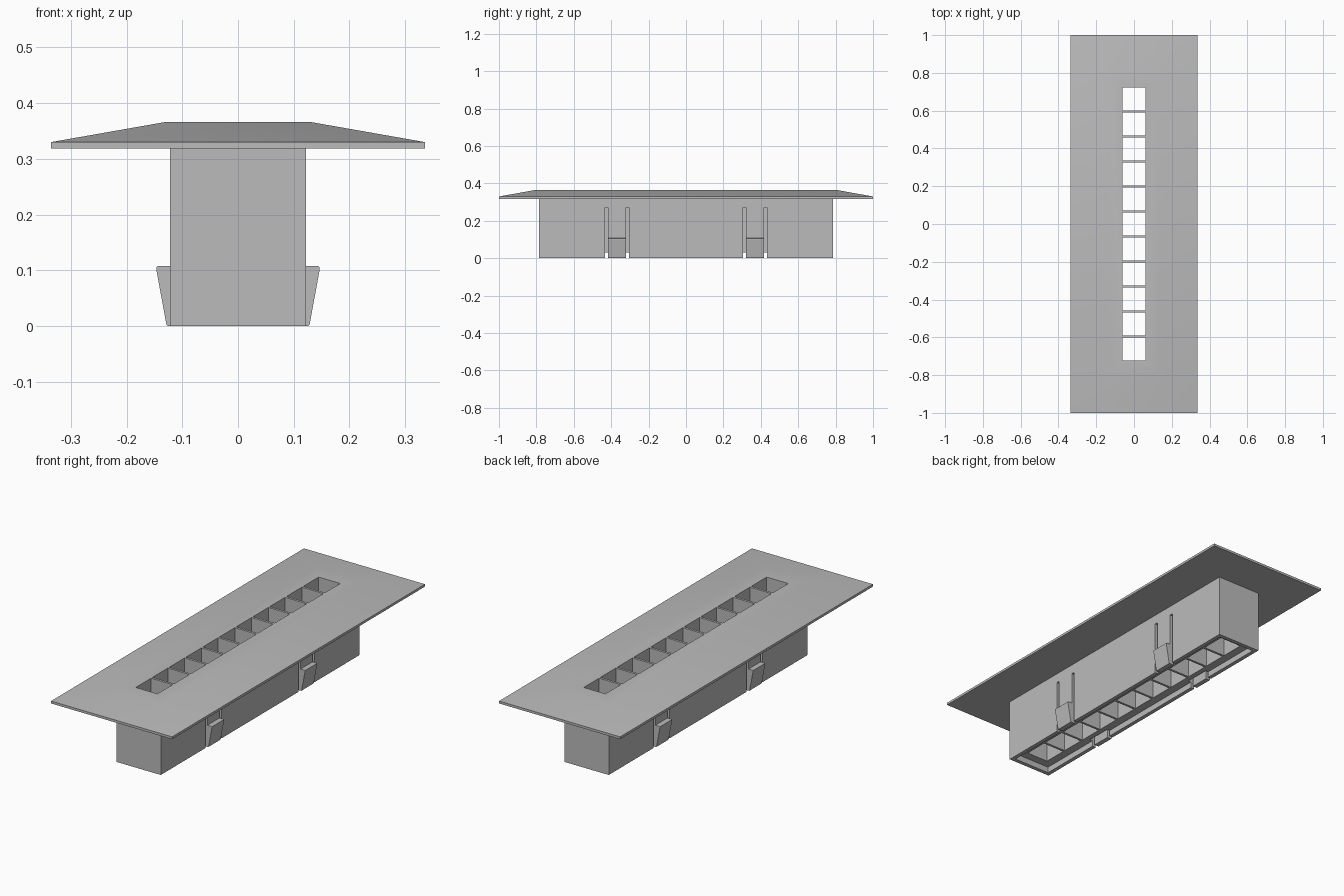
import bpy, bmesh

if "Cube" in bpy.data.objects:
    bpy.data.objects.remove(bpy.data.objects["Cube"])

grey = bpy.data.materials.new("light_grey_plastic")
grey.diffuse_color = (0.5, 0.5, 0.5, 1)
grey.use_nodes = True
grey.node_tree.nodes["Principled BSDF"].inputs["Base Color"].default_value = grey.diffuse_color


def finish(name, bm):
    bmesh.ops.recalc_face_normals(bm, faces=bm.faces)
    mesh = bpy.data.meshes.new(name)
    bm.to_mesh(mesh)
    bm.free()
    mesh.materials.append(grey)
    ob = bpy.data.objects.new(name, mesh)
    bpy.context.collection.objects.link(ob)
    return ob


def boxes(name, spans):
    """One mesh of boxes, each given as (x0, x1, y0, y1, z0, z1)."""
    bm = bmesh.new()
    for x0, x1, y0, y1, z0, z1 in spans:
        for v in bmesh.ops.create_cube(bm, size=1)["verts"]:
            v.co = (x1 if v.co.x > 0 else x0,
                    y1 if v.co.y > 0 else y0,
                    z1 if v.co.z > 0 else z0)
    return finish(name, bm)


def cut(ob, cutter):
    mod = ob.modifiers.new("cut", 'BOOLEAN')
    mod.operation = 'DIFFERENCE'
    mod.solver = 'EXACT'
    mod.object = cutter
    bpy.context.view_layer.update()
    deps = bpy.context.evaluated_depsgraph_get()
    mesh = bpy.data.meshes.new_from_object(ob.evaluated_get(deps))
    ob.modifiers.clear()
    ob.data = mesh


# Cover flange: thin rim rising to a raised flat middle
bm = bmesh.new()
rings = []
for hx, hy, z in ((0.335, 1.0, 0.318), (0.335, 1.0, 0.33), (0.13, 0.80, 0.366)):
    rings.append([bm.verts.new((sx * hx, sy * hy, z))
                  for sx, sy in ((-1, -1), (1, -1), (1, 1), (-1, 1))])
for low, high in zip(rings, rings[1:]):
    for i in range(4):
        j = (i + 1) % 4
        bm.faces.new((low[i], low[j], high[j], high[i]))
bm.faces.new(rings[0])
bm.faces.new(rings[-1])
flange = finish("cover_flange", bm)

# Housing block below the flange
housing = boxes("housing", [(-0.122, 0.122, -0.785, 0.785, 0, 0.318)])

# Row of eleven square openings
PITCH, HALF = 0.1325, 0.0603
openings = boxes("opening_cutter", [
    (-0.06, 0.06, i * PITCH - HALF, i * PITCH + HALF, -0.1, 0.5)
    for i in range(-5, 6)])
# Shallow recess in the underside
recess = boxes("recess_cutter", [(-0.102, 0.102, -0.765, 0.765, -0.1, 0.03)])
# Pockets around the four spring clips
CLIP_Y = 0.368
pockets = boxes("pocket_cutter", [
    (min(s * 0.086, s * 0.14), max(s * 0.086, s * 0.14),
     t * CLIP_Y - 0.064, t * CLIP_Y + 0.064, -0.1, 0.27)
    for s in (-1, 1) for t in (-1, 1)])

cut(flange, openings)
for cutter in (openings, recess, pockets):
    cut(housing, cutter)
for cutter in (openings, recess, pockets):
    bpy.data.objects.remove(cutter)

# Spring clips: a thin leaf with a wedge-shaped catch
PROFILE = [(0.102, 0), (0.126, 0), (0.1285, 0.003), (0.1465, 0.101),
           (0.146, 0.106), (0.143, 0.108), (0.122, 0.108),
           (0.122, 0.27), (0.102, 0.27)]
for s, side in ((-1, "left"), (1, "right")):
    for t, end in ((-1, "front"), (1, "back")):
        bm = bmesh.new()
        face = bm.faces.new([bm.verts.new((s * x, t * CLIP_Y - 0.048, z))
                             for x, z in PROFILE])
        out = bmesh.ops.extrude_face_region(bm, geom=[face])["geom"]
        bmesh.ops.translate(bm, vec=(0, 0.096, 0), verts=[
            g for g in out if isinstance(g, bmesh.types.BMVert)])
        finish(f"spring_clip_{end}_{side}", bm)

# Soft shading over the gentle slopes of the flange
bpy.ops.object.select_all(action='DESELECT')
flange.select_set(True)
bpy.context.view_layer.objects.active = flange
bpy.ops.object.shade_smooth_by_angle()
